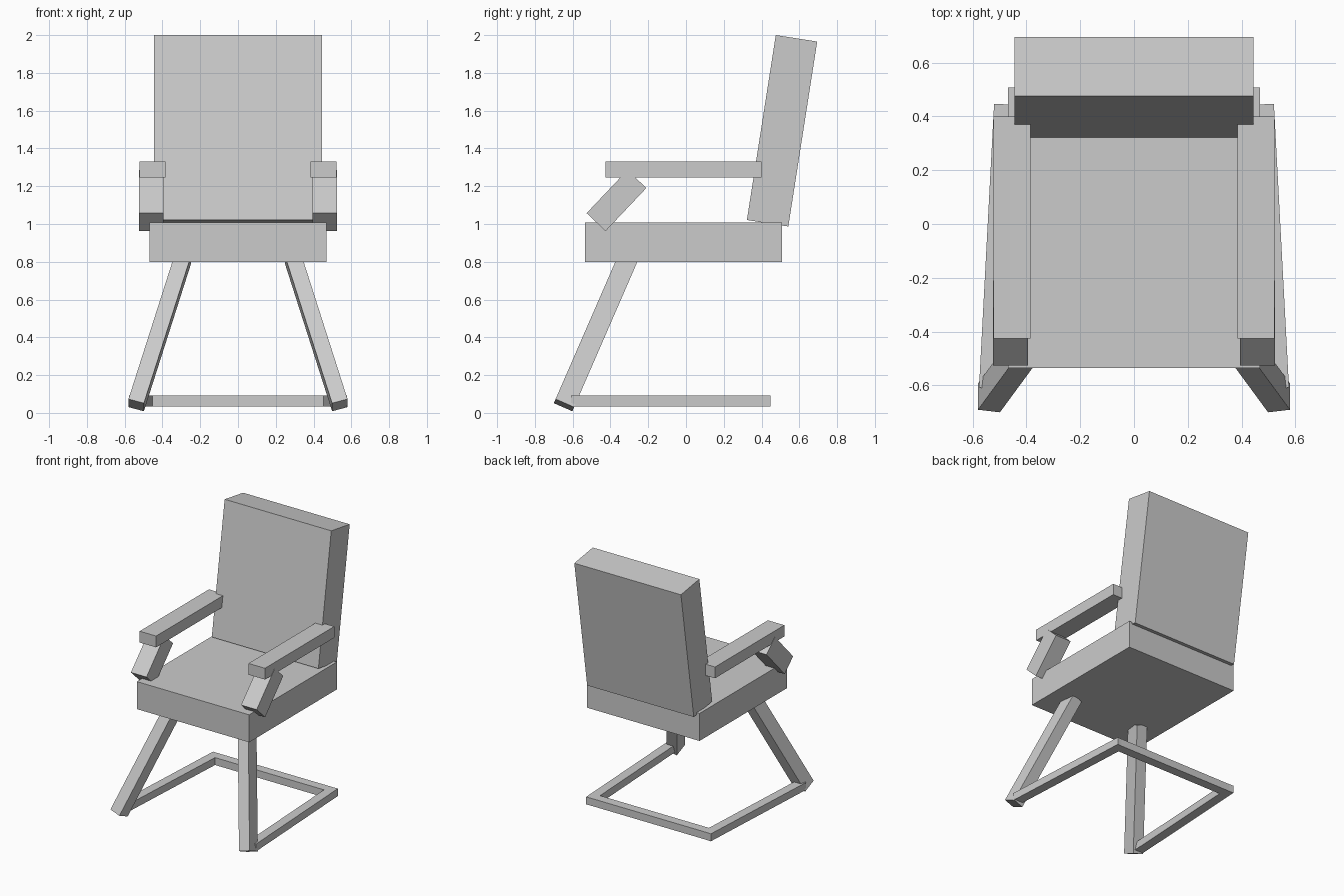
import bpy
from mathutils import Matrix, Vector

if "Cube" in bpy.data.objects:
    bpy.data.objects.remove(bpy.data.objects["Cube"])


def box(name, size, matrix):
    """Unit cube scaled to size, then placed by a matrix."""
    bpy.ops.mesh.primitive_cube_add(size=1)
    ob = bpy.context.object
    ob.name = name
    ob.data.transform(matrix @ Matrix.Diagonal((*size, 1)))
    return ob


def block(name, lo, hi):
    """Axis-aligned box between two corners."""
    lo, hi = Vector(lo), Vector(hi)
    return box(name, hi - lo, Matrix.Translation((lo + hi) / 2))


def beam(name, a, b, width, depth):
    """Box from a to b; its width stays as close to the x axis as possible
    (or to the horizontal when the beam runs along x)."""
    a, b = Vector(a), Vector(b)
    d = (b - a).normalized()
    x = Vector((1, 0, 0))
    x = (x - d * x.dot(d)).normalized()
    y = d.cross(x)
    m = Matrix((x, y, d)).transposed().to_4x4()
    m.translation = (a + b) / 2
    return box(name, (width, depth, (b - a).length), m)


# Seat cushion and reclined backrest
block("seat", (-0.468, -0.535, 0.8), (0.468, 0.508, 1.007))
beam("backrest", (0, 0.432, 1.004), (0, 0.585, 1.983), 0.888, 0.222)

# Armrests, arm struts, front legs and floor rails on both sides
for side, s in (("left", -1), ("right", 1)):
    xs = sorted((s * 0.385, s * 0.522))
    block(side + "_armrest", (xs[0], -0.425, 1.245), (xs[1], 0.4, 1.33))
    beam(side + "_arm_strut", (s * 0.459, -0.476, 1.01),
         (s * 0.459, -0.26, 1.238), 0.13, 0.138)
    beam(side + "_front_leg", (s * 0.539, -0.646, 0.041),
         (s * 0.29, -0.307, 0.82), 0.085, 0.107)
    beam(side + "_floor_rail", (s * 0.541, -0.61, 0.063),
         (s * 0.485, 0.445, 0.063), 0.07, 0.056)

# Rear floor bar joining the rails
block("rear_floor_bar", (-0.485, 0.375, 0.035), (0.485, 0.445, 0.091))
